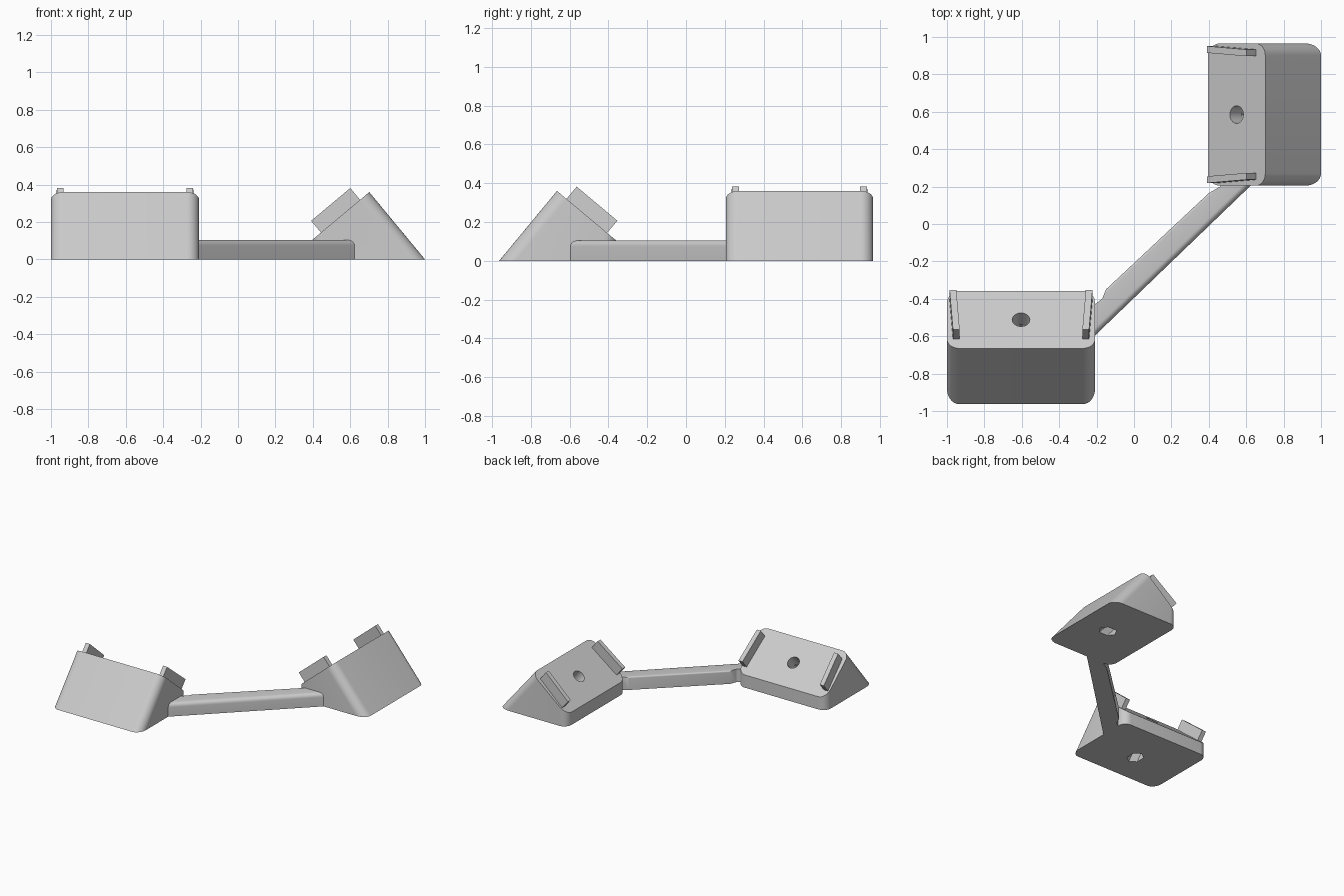
import bpy, bmesh, math
from mathutils import Matrix, Vector

cube = bpy.data.objects.get("Cube")
if cube:
    bpy.data.objects.remove(cube, do_unlink=True)

grey = bpy.data.materials.new("light grey plastic")
grey.use_nodes = True
grey.diffuse_color = (0.6, 0.6, 0.6, 1)
grey.node_tree.nodes["Principled BSDF"].inputs["Base Color"].default_value = (0.6, 0.6, 0.6, 1)

CREST = Vector((0, 0.298, 0.36))
LOW = Vector((0, 0.605, 0.103))
DOWN = (LOW - CREST).normalized()          # down the tilted seat
NORMAL = Vector((0, -DOWN.z, DOWN.y))      # out of the tilted seat


def finish(bm, name, matrix=Matrix(), smooth=True):
    bmesh.ops.recalc_face_normals(bm, faces=bm.faces)
    mesh = bpy.data.meshes.new(name)
    bm.to_mesh(mesh)
    bm.free()
    mesh.materials.append(grey)
    obj = bpy.data.objects.new(name, mesh)
    obj.matrix_world = matrix
    bpy.context.collection.objects.link(obj)
    if smooth:
        bpy.ops.object.select_all(action="DESELECT")
        obj.select_set(True)
        bpy.context.view_layer.objects.active = obj
        bpy.ops.object.shade_smooth_by_angle(angle=math.radians(30))
    return obj


def prism(points, step):
    bm = bmesh.new()
    face = bm.faces.new([bm.verts.new(p) for p in points])
    ext = bmesh.ops.extrude_face_region(bm, geom=[face])
    moved = [g for g in ext["geom"] if isinstance(g, bmesh.types.BMVert)]
    bmesh.ops.translate(bm, verts=moved, vec=step)
    return bm


def bore(name, centre, radius, sides, start, end, matrix):
    # Cutter running along the seat normal
    bm = bmesh.new()
    turn = NORMAL.to_track_quat("Z", "Y").to_matrix().to_4x4()
    place = Matrix.Translation(centre + NORMAL * (start + end) / 2) @ turn
    bmesh.ops.create_cone(bm, cap_ends=True, segments=sides, radius1=radius,
                          radius2=radius, depth=end - start, matrix=place)
    obj = finish(bm, name, matrix, smooth=False)
    obj.hide_render = True
    obj.hide_set(True)
    return obj


def holder(side, half, matrix):
    # Wedge block with rounded corners
    profile = [Vector((-half, 0, 0)), CREST - Vector((half, 0, 0)),
               LOW - Vector((half, 0, 0)), Vector((-half, LOW.y, 0))]
    bm = prism(profile, Vector((2 * half, 0, 0)))
    corners = []
    for e in bm.edges:
        a, b = (v.co for v in e.verts)
        same_end = abs(a.x - b.x) < 0.001
        front = max(a.y, b.y) < CREST.y + 0.01
        back = min(a.y, b.y) > LOW.y - 0.01
        if same_end and (front or back):
            corners.append(e)
    bmesh.ops.bevel(bm, geom=corners, offset=0.065, offset_type="OFFSET",
                    segments=8, profile=0.5, affect="EDGES")
    block = finish(bm, side + "_wedge_block", matrix, smooth=False)

    # Screw hole and hexagonal recess beneath
    centre = CREST + DOWN * 0.2
    cutters = [bore(side + "_screw_cutter", centre, 0.047, 32, -0.6, 0.1, matrix),
               bore(side + "_nut_cutter", centre, 0.057, 6, -0.6, -0.1, matrix)]
    for cutter in cutters:
        mod = block.modifiers.new("hole", "BOOLEAN")
        mod.operation = "DIFFERENCE"
        mod.solver = "EXACT"
        mod.object = cutter
    bpy.ops.object.select_all(action="DESELECT")
    block.select_set(True)
    bpy.context.view_layer.objects.active = block
    for mod in list(block.modifiers):
        bpy.ops.object.modifier_apply(modifier=mod.name)
    bpy.ops.object.shade_smooth_by_angle(angle=math.radians(30))

    # Pair of retaining rails, closer together at the crest
    for label, s in (("first", -1), ("second", 1)):
        outline = []
        for along, inset in ((0.064, 0.032), (0.337, 0.014)):
            for t in (0, 0.036):
                outline.append(CREST + DOWN * along - NORMAL * 0.01
                               + Vector((s * (half - inset - t), 0, 0)))
        a, b, c, d = outline
        finish(prism([a, b, d, c], NORMAL * 0.092),
               f"{side}_{label}_rail", matrix, smooth=False)


holder("right", 0.396, Matrix.Translation((-0.604, -0.963, 0)))
holder("left", 0.38, Matrix.Translation((1, 0.585, 0)) @ Matrix.Rotation(math.pi / 2, 4, "Z"))

# Connecting bar with flared ends and a rounded front edge
plan = [(-0.28, -0.665), (0.66, 0.24), (0.5, 0.25), (0.46, 0.2), (0.4, 0.165),
        (-0.15, -0.35), (-0.17, -0.4), (-0.21, -0.43), (-0.28, -0.45)]
bm = prism([Vector((x, y, 0)) for x, y in plan], Vector((0, 0, 0.105)))
edges = [e for e in bm.edges if e.calc_length() > 0.6
         and all(v.co.z > 0.1 for v in e.verts)]
front = min(edges, key=lambda e: sum(v.co.y - v.co.x for v in e.verts))
bmesh.ops.bevel(bm, geom=[front], offset=0.03, offset_type="OFFSET",
                segments=6, profile=0.5, affect="EDGES")
edges = [e for e in bm.edges if e.calc_length() > 0.6
         and all(v.co.z > 0.104 for v in e.verts)]
back = max(edges, key=lambda e: sum(v.co.y - v.co.x for v in e.verts))
bmesh.ops.bevel(bm, geom=[back], offset=0.012, offset_type="OFFSET",
                segments=4, profile=0.5, affect="EDGES")
finish(bm, "connecting_bar")
